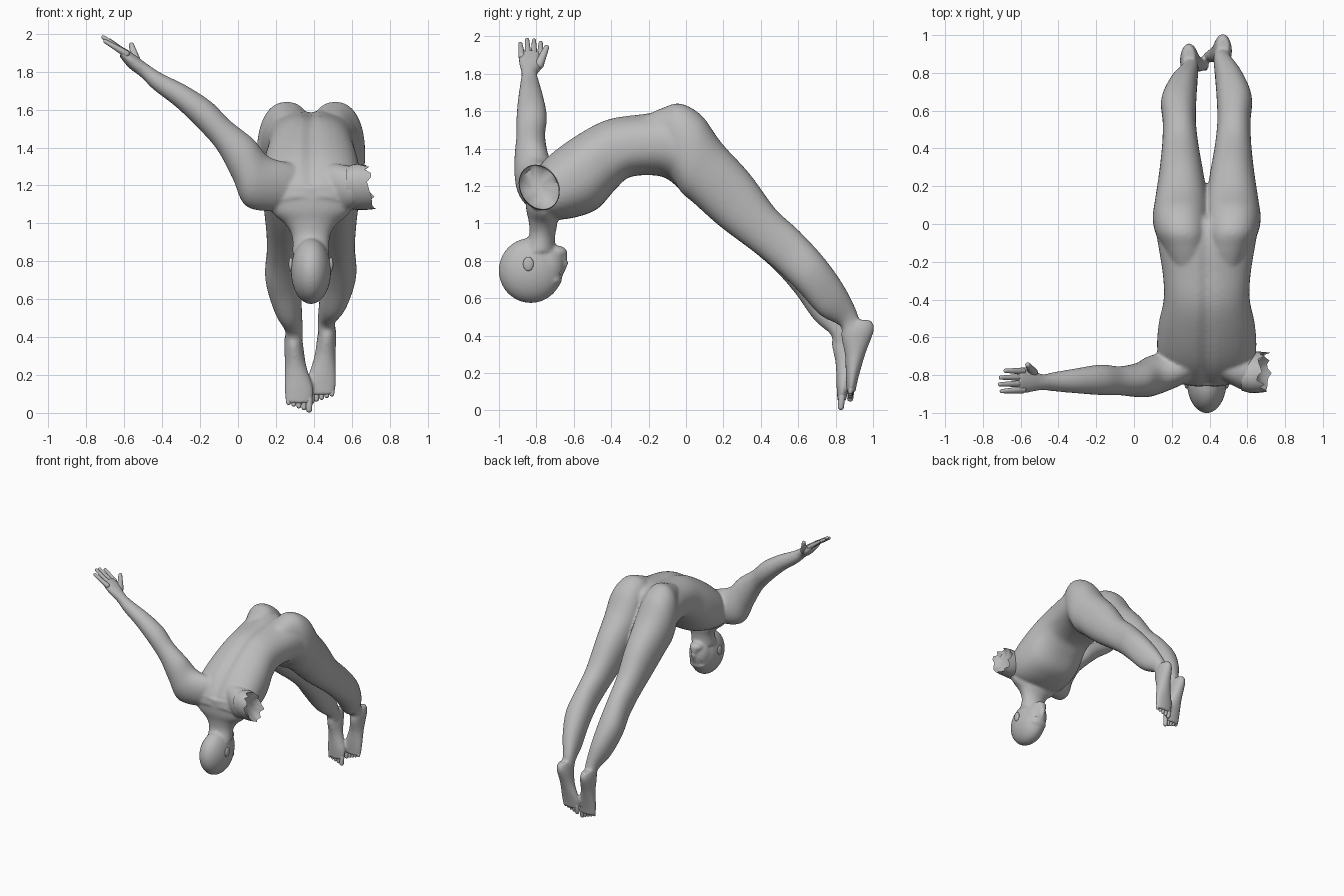
import bpy, bmesh, math, random
from mathutils import Vector

if "Cube" in bpy.data.objects:
    bpy.data.objects.remove(bpy.data.objects["Cube"])

random.seed(3)
MID = 0.385  # x of the body's centre plane

skin = bpy.data.materials.new("grey clay")
skin.diffuse_color = (0.5, 0.5, 0.5, 1)
skin.use_nodes = True
skin.node_tree.nodes["Principled BSDF"].inputs["Base Color"].default_value = skin.diffuse_color


def finish(bm, name, fuse=0):
    bmesh.ops.recalc_face_normals(bm, faces=bm.faces)
    me = bpy.data.meshes.new(name)
    bm.to_mesh(me)
    bm.free()
    ob = bpy.data.objects.new(name, me)
    bpy.context.collection.objects.link(ob)
    bpy.context.view_layer.objects.active = ob
    ob.select_set(True)
    if fuse:
        m = ob.modifiers.new("fuse", 'REMESH')
        m.mode, m.voxel_size = 'VOXEL', fuse
        bpy.ops.object.modifier_apply(modifier=m.name)
        m = ob.modifiers.new("soften", 'SMOOTH')
        m.factor, m.iterations = 0.5, 9
        bpy.ops.object.modifier_apply(modifier=m.name)
    ob.data.materials.clear()
    ob.data.materials.append(skin)
    bpy.ops.object.shade_smooth_by_angle(angle=math.radians(50))
    ob.select_set(False)
    return ob


def spline(rows, steps=6):
    """Catmull-Rom through rows of numbers."""
    pts = [rows[0]] + list(rows) + [rows[-1]]
    out = []
    for i in range(1, len(pts) - 2):
        for s in range(steps):
            t = s / steps
            out.append([0.5 * (2*b + (c-a)*t + (2*a-5*b+4*c-d)*t*t + (3*b-a-3*c+d)*t**3)
                        for a, b, c, d in zip(*pts[i-1:i+3])])
    return out + [list(rows[-1])]


def loft(bm, rows, side='x', groove=0.0, box=1.0, n=40):
    """Rows: back point (u,v), front point (u,v), sideways centre, sideways half width."""
    rings = []
    for u1, v1, u2, v2, w, a in spline(rows):
        ring = []
        for k in range(n):
            th = 2 * math.pi * k / n
            c, s = math.cos(th), math.sin(th)
            c = math.copysign(abs(c) ** box, c)
            s = math.copysign(abs(s) ** box, s)
            if s > 0:
                s *= 1 - groove * math.exp(-(c / 0.13) ** 2)
            u = (u1+u2)/2 + (u1-u2)/2 * s
            v = (v1+v2)/2 + (v1-v2)/2 * s
            ww = w + a * c
            ring.append(bm.verts.new((ww, u, v) if side == 'x' else (u, ww, v)))
        rings.append(ring)
    for r, q in zip(rings, rings[1:]):
        for k in range(n):
            bm.faces.new((r[k], r[(k+1) % n], q[(k+1) % n], q[k]))
    bm.faces.new(rings[0])
    bm.faces.new(rings[-1])


def ball(bm, centre, radii):
    vs = bmesh.ops.create_uvsphere(bm, u_segments=32, v_segments=20, radius=1)['verts']
    for v in vs:
        v.co = Vector(centre) + Vector([a * b for a, b in zip(v.co, radii)])


def digit(bm, a, b, r0, r1):
    """Round-ended tapered rod from a to b."""
    a, b = Vector(a), Vector(b)
    rot = (b - a).to_track_quat('Z', 'Y')
    vs = bmesh.ops.create_uvsphere(bm, u_segments=12, v_segments=11, radius=1)['verts']
    for v in vs:
        v.co = (b + rot @ (v.co * r1)) if v.co.z > 0 else (a + rot @ (v.co * r0))


body = bmesh.new()

# torso, from shoulders to pelvis, with a spine groove
loft(body, [
    (-.865, 1.14, -.73, 1.03, MID, .18),
    (-.84, 1.23, -.68, 1.02, MID, .235),
    (-.75, 1.35, -.58, 1.035, MID, .262),
    (-.60, 1.465, -.47, 1.08, MID, .255),
    (-.43, 1.555, -.37, 1.19, MID, .228),
    (-.25, 1.585, -.29, 1.25, MID, .232),
    (-.08, 1.60, -.13, 1.25, MID, .258),
    (.03, 1.56, -.03, 1.18, MID, .275),
    (.08, 1.40, .01, 1.14, MID, .25)], groove=0.10, box=.86)

# neck and shoulder slope
loft(body, [
    (-.86, 1.20, -.66, 1.10, MID, .235),
    (-.855, 1.08, -.685, 1.035, MID, .205),
    (-.84, 1.005, -.69, .985, MID, .135),
    (-.84, .93, -.70, .93, MID, .10),
    (-.88, .84, -.70, .85, MID, .098)])

# head: skull, face, jaw, brow, nose, lips
ball(body, (MID, -.83, .748), (.106, .172, .174))
ball(body, (MID, -.75, .772), (.087, .10, .128))
ball(body, (MID, -.70, .845), (.055, .066, .038))
ball(body, (MID, -.70, .695), (.068, .036, .03))
ball(body, (MID, -.66, .82), (.03, .028, .022))
digit(body, (MID, -.675, .715), (MID, -.648, .785), .013, .02)

# legs and feet, the right one trailing slightly higher
leg = [
    (-.25, 1.56, -.22, 1.38, .285, .08),
    (-.13, 1.615, -.12, 1.30, .27, .115),
    (-.03, 1.64, -.06, 1.22, .255, .142),
    (.085, 1.575, -.02, 1.16, .247, .148),
    (.19, 1.43, .04, 1.11, .25, .14),
    (.34, 1.265, .18, .985, .25, .118),
    (.476, 1.08, .36, .85, .245, .096),
    (.60, .955, .48, .745, .24, .088),
    (.72, .805, .585, .625, .237, .093),
    (.81, .645, .685, .485, .262, .074),
    (.86, .49, .77, .41, .293, .048),
    (.88, .41, .79, .36, .295, .046)]
foot = [
    (.94, .437, .835, .44, .29, .032),
    (.956, .385, .78, .375, .292, .048),
    (.91, .26, .80, .25, .303, .056),
    (.872, .13, .805, .13, .32, .076),
    (.855, .05, .81, .05, .322, .07)]
lag = [0, 0, 0, 0, 0, 0, 0, .1, .3, .6, 1, 1]


def other_side(rows, amounts):
    return [(a + .05*t, b + .045*t, c + .05*t, d + .045*t, 2*MID - w - .008*t, h)
            for (a, b, c, d, w, h), t in zip(rows, amounts)]


loft(body, leg, box=.9)
loft(body, foot)
loft(body, other_side(leg, lag), box=.9)
loft(body, other_side(foot, [1] * 5))

# raised arm down to the knuckles
shoulder = [
    (.42, 1.24, .40, 1.12, -.72, .04),
    (.30, 1.31, .25, 1.07, -.755, .085),
    (.165, 1.35, .05, 1.085, -.80, .108)]
loft(body, shoulder + [
    (.08, 1.445, -.028, 1.235, -.825, .092),
    (-.04, 1.54, -.108, 1.385, -.83, .077),
    (-.14, 1.64, -.208, 1.50, -.825, .081),
    (-.27, 1.725, -.328, 1.615, -.83, .067),
    (-.40, 1.79, -.445, 1.705, -.835, .051),
    (-.47, 1.835, -.51, 1.77, -.837, .043),
    (-.545, 1.89, -.575, 1.82, -.825, .068),
    (-.605, 1.93, -.625, 1.88, -.83, .066)], side='y')

# root of the missing arm
loft(body, [(2*MID - a, b, 2*MID - c, d, w, h) for a, b, c, d, w, h in shoulder[:2]]
     + [(.585, 1.305, .60, 1.075, -.78, .105), (.635, 1.29, .635, 1.09, -.785, .09)], side='y')
finish(body, "body", fuse=0.009)

# fingers and thumb
for i in range(4):
    bm = bmesh.new()
    y = -.878 + i * .033
    tip = (-.68 - (.02, .03, .025, 0)[i], -.885 + i * .036, 1.945 + (.015, .036, .032, .02)[i])
    digit(bm, (-.59, y, 1.895), tip, .019, .011)
    finish(bm, f"finger_{i + 1}")
bm = bmesh.new()
digit(bm, (-.535, -.785, 1.85), (-.562, -.746, 1.94), .026, .014)
finish(bm, "thumb")

# toes, big toe on the inner side
for side, label in ((1, "left"), (-1, "right")):
    bm = bmesh.new()
    for i in range(5):
        x, tip = .375 - i * .027, .018 + i * .009
        r = .018 if i == 0 else .014
        dy, dz = (0, 0) if side == 1 else (.05, .045)
        if side == -1:
            x = 2 * MID - x - .008
        digit(bm, (x, .834 + dy, .075 + dz), (x, .828 + dy, tip + dz), r, r * .9)
    finish(bm, label + "_toes")

# ears and eyes
for s, label in ((-1, "left"), (1, "right")):
    bm = bmesh.new()
    ball(bm, (MID + s * .106, -.843, .783), (.012, .028, .038))
    finish(bm, label + "_ear")
    bm = bmesh.new()
    ball(bm, (MID + s * .036, -.678, .735), (.016, .014, .011))
    finish(bm, label + "_eye")

# torn shoulder stump: jagged open rim with a hollow inside
bm = bmesh.new()
N, rings = 28, []
for x, ry, rz, jag in ((.57, .095, .105, 0), (.61, .107, .12, 0), (.65, .108, .122, .004),
                       (.69, .105, .118, .024), (.665, .085, .10, .008), (.645, .04, .05, 0)):
    ring = []
    for k in range(N):
        th = 2 * math.pi * k / N
        lean = -.018 * math.sin(th) * (jag > 0)
        ring.append(bm.verts.new((x + lean + random.uniform(-jag, jag),
                                  -.785 + ry * math.cos(th) - .02 * math.sin(th),
                                  1.192 + rz * math.sin(th))))
    rings.append(ring)
for r, q in zip(rings, rings[1:]):
    for k in range(N):
        bm.faces.new((r[k], r[(k+1) % N], q[(k+1) % N], q[k]))
bm.faces.new(rings[-1])
finish(bm, "shoulder_stump")
